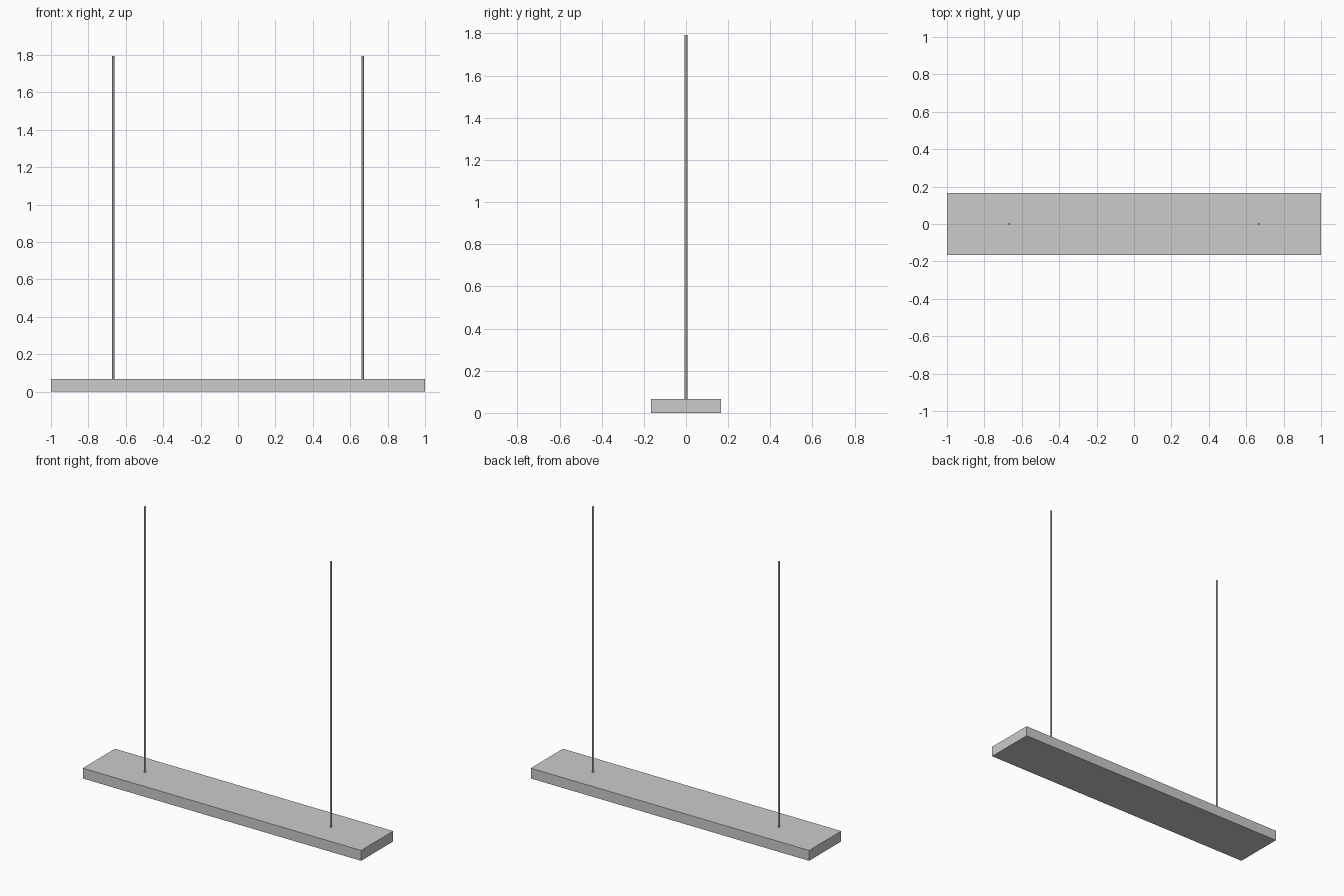
import bpy

if "Cube" in bpy.data.objects:
    bpy.data.objects.remove(bpy.data.objects["Cube"])

LENGTH, DEPTH, THICK = 2.0, 0.33, 0.067
TOP, ROD_X, ROD_R = 1.793, 0.667, 0.006

# Flat rectangular lamp body
bpy.ops.mesh.primitive_cube_add(size=1, location=(0, 0, THICK / 2))
body = bpy.context.object
body.name = "lamp_body"
body.scale = (LENGTH, DEPTH, THICK)
bpy.ops.object.transform_apply(location=False, rotation=False, scale=True)

# Two thin suspension rods standing on the body
for name, side in (("left_rod", -1), ("right_rod", 1)):
    bpy.ops.mesh.primitive_cylinder_add(
        vertices=16, radius=ROD_R, depth=TOP - THICK,
        location=(side * ROD_X, 0, (TOP + THICK) / 2))
    bpy.context.object.name = name
    bpy.ops.object.shade_smooth_by_angle()
